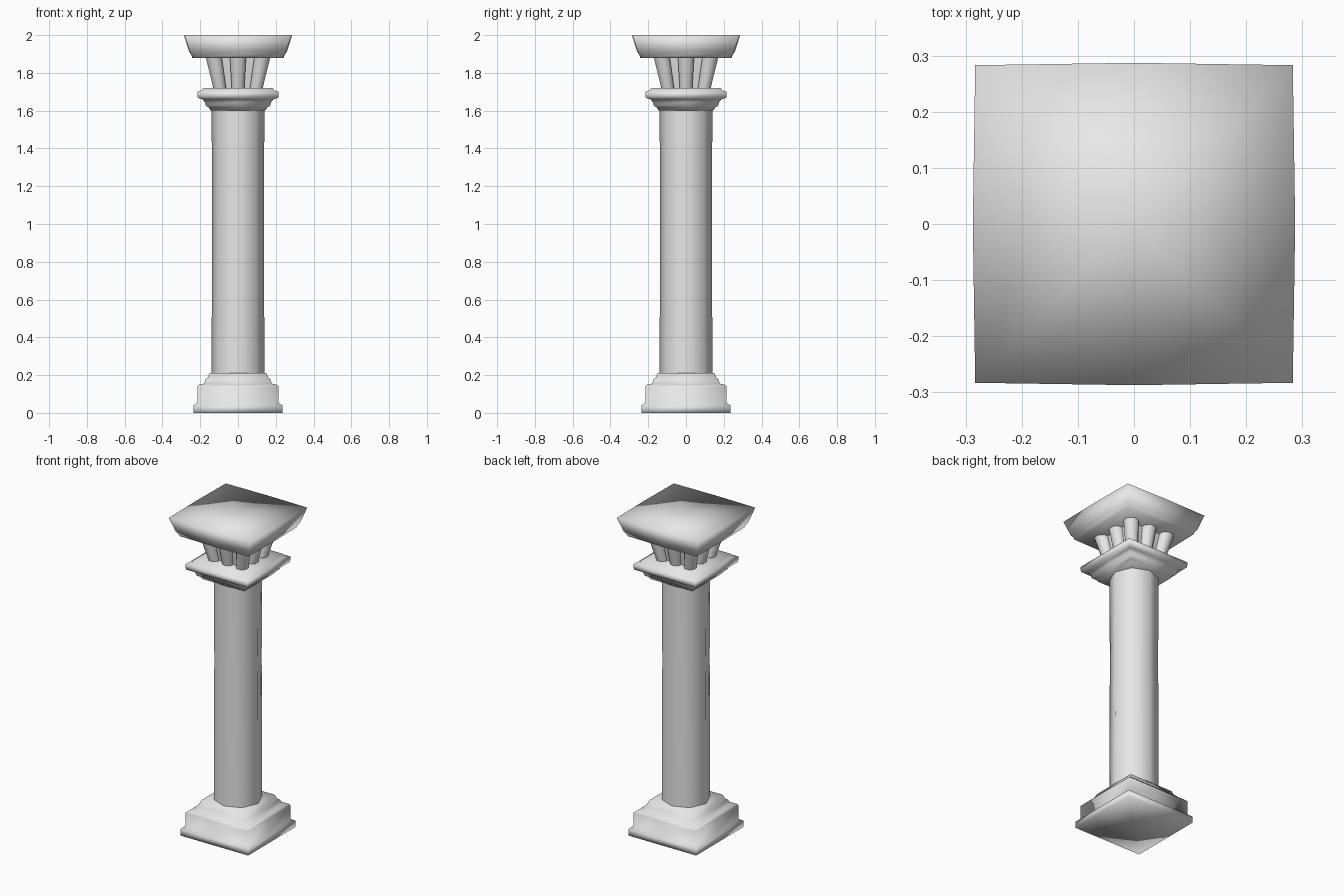
import bpy, bmesh, math

cube = bpy.data.objects.get("Cube")
if cube:
    bpy.data.objects.remove(cube, do_unlink=True)

stone = bpy.data.materials.new("pale_stone")
stone.use_nodes = True
grey = (0.8, 0.8, 0.8, 1)
stone.diffuse_color = grey
stone.node_tree.nodes["Principled BSDF"].inputs["Base Color"].default_value = grey


def ring_square(half, bulge=1.0):
    """Corners and side midpoints of a square, midpoints pushed out by bulge."""
    m = half * bulge
    return [(half, half), (0, m), (-half, half), (-m, 0),
            (-half, -half), (0, -m), (half, -half), (m, 0)]


def ring_round(radius, sides=8, cx=0, cy=0, turn=0):
    return [(cx + radius * math.cos(turn + math.tau * i / sides),
             cy + radius * math.sin(turn + math.tau * i / sides)) for i in range(sides)]


def loft(bm, rings):
    """Skin a stack of (z, points) rings and close both ends with a fan."""
    loops = [[bm.verts.new((x, y, z)) for x, y in pts] for z, pts in rings]
    n = len(loops[0])
    for a, b in zip(loops, loops[1:]):
        for i in range(n):
            j = (i + 1) % n
            bm.faces.new((a[i], a[j], b[j], b[i]))
    for loop in (loops[0], loops[-1]):
        centre = bm.verts.new(sum((v.co for v in loop), loop[0].co * 0) / n)
        for i in range(n):
            bm.faces.new((loop[i], loop[(i + 1) % n], centre))


def finish(bm, name, angle=180):
    bmesh.ops.recalc_face_normals(bm, faces=bm.faces[:])
    mesh = bpy.data.meshes.new(name)
    bm.to_mesh(mesh)
    bm.free()
    mesh.materials.append(stone)
    obj = bpy.data.objects.new(name, mesh)
    bpy.context.collection.objects.link(obj)
    bpy.ops.object.select_all(action='DESELECT')
    obj.select_set(True)
    bpy.context.view_layer.objects.active = obj
    if angle >= 180:
        bpy.ops.object.shade_smooth()
    else:
        bpy.ops.object.shade_smooth_by_angle(angle=math.radians(angle))
    return obj


def moulding(name, profile, bulge=1.0):
    """Square moulding from (z, half width) steps."""
    bm = bmesh.new()
    loft(bm, [(z, ring_square(h, bulge)) for z, h in profile])
    return finish(bm, name)


# Stepped base
moulding("base", [(0, 0.235), (0.04, 0.235), (0.053, 0.215), (0.14, 0.215),
                  (0.15, 0.205), (0.155, 0.178), (0.178, 0.172),
                  (0.188, 0.16), (0.212, 0.15)])

# Eight-sided shaft, slightly waisted
bm = bmesh.new()
loft(bm, [(z, ring_round(r)) for z, r in ((0.2, 0.14), (1.1, 0.137), (1.61, 0.14))])
finish(bm, "shaft", 60)

# Stepped collar above the shaft
moulding("collar", [(1.6, 0.145), (1.617, 0.155), (1.625, 0.17), (1.645, 0.175),
                    (1.66, 0.188), (1.668, 0.213), (1.7, 0.215),
                    (1.708, 0.19), (1.72, 0.185)])

# Leaning flutes around a tapered core
bm = bmesh.new()
loft(bm, [(1.71, ring_square(0.095)), (1.9, ring_square(0.125))])
for ix in (-1, 0, 1):
    for iy in (-1, 0, 1):
        if ix or iy:
            loft(bm, [(z, ring_round(r, 8, ix * d, iy * d, math.pi / 8))
                      for z, d, r in ((1.71, 0.095, 0.036), (1.9, 0.132, 0.047))])
finish(bm, "fluted_neck", 50)

# Flared cap with gently bowed sides
moulding("cap", [(1.88, 0.238), (1.895, 0.243), (1.91, 0.254), (2.0, 0.283)], 1.015)
